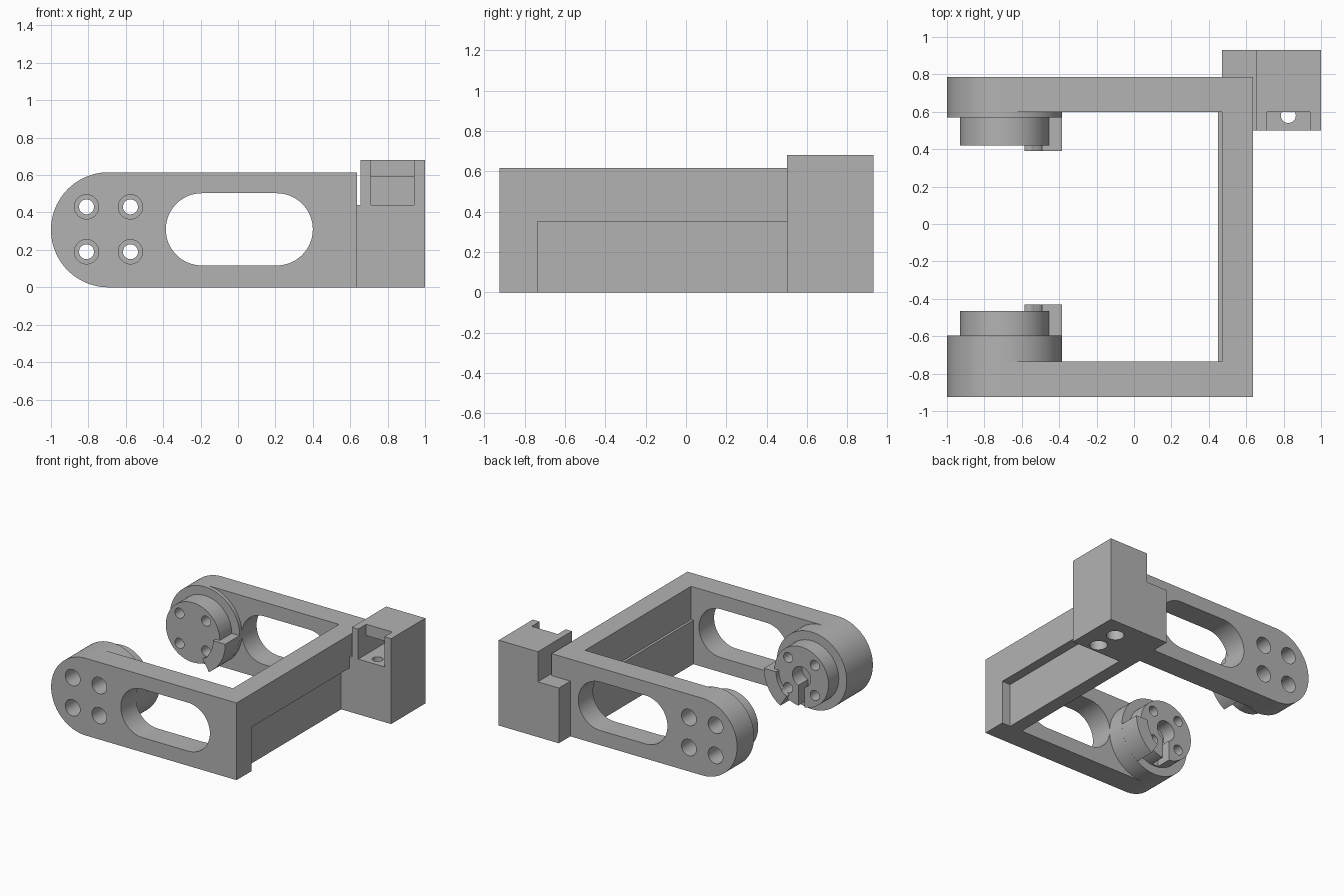
import bpy, bmesh, math

cube = bpy.data.objects.get("Cube")
if cube:
    bpy.data.objects.remove(cube, do_unlink=True)

grey = bpy.data.materials.new("plain grey")
GREY = (0.45, 0.45, 0.45, 1)
grey.diffuse_color = GREY
grey.use_nodes = True
grey.node_tree.nodes["Principled BSDF"].inputs["Base Color"].default_value = GREY


def arc(cx, cz, r, a0, a1, n=32):
    """Points along an arc, angles in degrees."""
    return [(cx + r * math.cos(math.radians(a0 + (a1 - a0) * i / n)),
             cz + r * math.sin(math.radians(a0 + (a1 - a0) * i / n))) for i in range(n + 1)]


def circle(cx, cz, r, n=48):
    return arc(cx, cz, r, 0, 360, n)[:-1]


def rect(a0, a1, b0, b1):
    return [(a0, b0), (a1, b0), (a1, b1), (a0, b1)]


def prism(name, pts, t0, t1, axis="y"):
    """Extrude a closed outline along y (outline in xz) or z (outline in xy)."""
    bm = bmesh.new()
    place = (lambda a, b: (a, t0, b)) if axis == "y" else (lambda a, b: (a, b, t0))
    face = bm.faces.new([bm.verts.new(place(a, b)) for a, b in pts])
    new = bmesh.ops.extrude_face_region(bm, geom=[face])["geom"]
    shift = (0, t1 - t0, 0) if axis == "y" else (0, 0, t1 - t0)
    bmesh.ops.translate(bm, vec=shift, verts=[v for v in new if isinstance(v, bmesh.types.BMVert)])
    bmesh.ops.recalc_face_normals(bm, faces=bm.faces)
    mesh = bpy.data.meshes.new(name)
    bm.to_mesh(mesh)
    bm.free()
    mesh.materials.append(grey)
    ob = bpy.data.objects.new(name, mesh)
    bpy.context.collection.objects.link(ob)
    return ob


def box(name, x, y, z):
    return prism(name, rect(*x, *z), *y)


def combine(ob, other, operation):
    """Apply a boolean and discard the helper."""
    mod = ob.modifiers.new("bool", "BOOLEAN")
    mod.operation, mod.solver, mod.object = operation, "EXACT", other
    bpy.context.view_layer.objects.active = ob
    bpy.ops.object.modifier_apply(modifier=mod.name)
    bpy.data.objects.remove(other, do_unlink=True)


def cut(ob, pts, t0, t1, axis="y"):
    combine(ob, prism("cutter", pts, t0, t1, axis), "DIFFERENCE")


R = 0.3075                       # arm end radius
CX, CZ = -0.6925, R              # hub axis
BOLTS = [(x, z) for x in (-0.81, -0.575) for z in (0.19, 0.43)]
parts = []


def arm(side, outer, inner):
    """Round-ended side plate with a long slot and counterbored bolt holes."""
    ob = prism(side + "_arm", arc(CX, CZ, R, 90, 270, 48) + [(0.635, 0), (0.635, 2 * R)], outer, inner)
    d = 1 if inner > outer else -1
    slot = arc(0.207, 0.31, 0.193, -90, 90) + arc(-0.193, 0.31, 0.193, 90, 270)
    cut(ob, slot, outer - d * 0.1, inner + d * 0.1)
    for x, z in BOLTS:
        cut(ob, circle(x, z, 0.065), outer - d * 0.1, outer + d * 0.15)
        cut(ob, circle(x, z, 0.04), outer, inner + d * 0.1)
    parts.append(ob)


def hub(side, base, boss, disc, tab, keyhole=False):
    """Stepped round hub with a stop tab on its lower inner rim."""
    d = 1 if disc > base else -1
    ob = prism(side + "_hub", circle(CX, CZ, R, 96), base, boss)
    combine(ob, prism("disc", circle(CX, CZ, 0.238, 72), boss - d * 0.01, disc), "UNION")
    stop = arc(CX, CZ, R - 0.0005, -58, 0) + arc(CX, CZ, 0.2, 0, -58)
    combine(ob, prism("stop", stop, boss - d * 0.01, tab), "UNION")
    for x, z in BOLTS:
        cut(ob, circle(x, z, 0.04), base - d * 0.1, tab + d * 0.1)
    if keyhole:
        cut(ob, circle(CX, CZ, 0.08), boss + d * 0.01, tab + d * 0.1)
        cut(ob, rect(CX - 0.028, CX + 0.028, CZ - 0.3, CZ), boss + d * 0.01, tab + d * 0.1)
    parts.append(ob)


# Side arms and their facing hubs
arm("front", -0.925, -0.735)
hub("front", -0.735, -0.595, -0.465, -0.43, keyhole=True)
arm("back", 0.785, 0.6)
hub("back", 0.6, 0.57, 0.42, 0.39)

# Bridge: upper beam, with the thinner lower wall set inwards
bridge = box("bridge", (0.47, 0.635), (-0.735, 0.6), (0, 2 * R))
combine(bridge, box("ledge", (0.45, 0.5), (-0.735, 0.6), (0, 0.35)), "UNION")
combine(bridge, box("recess", (0.56, 0.7), (-0.8, 0.5), (-0.1, 0.35)), "DIFFERENCE")
parts.append(bridge)

# Corner mounting block with low shoulder and rear lug
block = box("mounting_block", (0.655, 1.0), (0.5, 0.93), (0, 0.68))
combine(block, box("shoulder", (0.635, 0.7), (0.5, 0.93), (0, 0.44)), "UNION")
combine(block, box("lug", (0.47, 0.7), (0.785, 0.93), (0, 0.44)), "UNION")
# Front pocket, deeper below its overhang
combine(block, box("pocket", (0.71, 0.94), (0.4, 0.6), (0.44, 0.8)), "DIFFERENCE")
combine(block, box("undercut", (0.71, 0.94), (0.4, 0.86), (0.44, 0.59)), "DIFFERENCE")
# Screw holes, counterbored from below
for y in (0.58, 0.77):
    cut(block, circle(0.825, y, 0.065), -0.1, 0.25, "z")
    cut(block, circle(0.825, y, 0.04), 0.2, 0.5, "z")
parts.append(block)

# Smooth curved walls, crisp edges
bpy.ops.object.select_all(action="DESELECT")
for ob in parts:
    ob.select_set(True)
bpy.context.view_layer.objects.active = parts[0]
bpy.ops.object.shade_smooth_by_angle(angle=math.radians(30))
